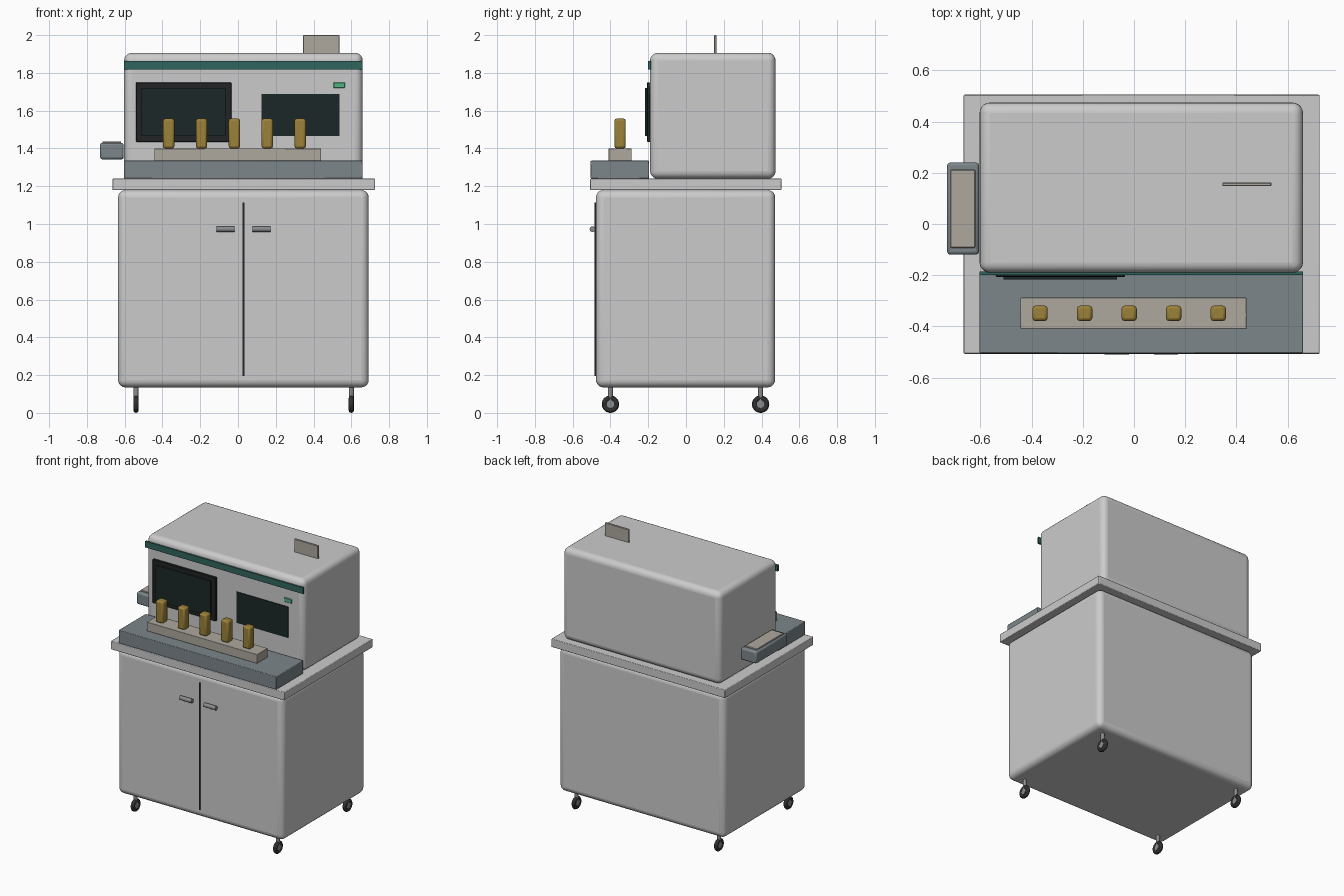
import bpy, math

if "Cube" in bpy.data.objects:
    bpy.data.objects.remove(bpy.data.objects["Cube"])


def material(name, rgb):
    m = bpy.data.materials.new(name)
    m.diffuse_color = (*rgb, 1)
    m.use_nodes = True
    m.node_tree.nodes["Principled BSDF"].inputs["Base Color"].default_value = m.diffuse_color
    return m


STEEL = material("blue_grey", (0.20, 0.24, 0.26))
BEIGE = material("beige", (0.42, 0.39, 0.34))
TEAL = material("teal", (0.03, 0.13, 0.11))
DARK = material("dark_glass", (0.012, 0.02, 0.02))
BLACK = material("black_trim", (0.015, 0.017, 0.018))
AMBER = material("amber", (0.33, 0.22, 0.04))
GREEN = material("indicator_green", (0.08, 0.45, 0.22))
METAL = material("metal", (0.25, 0.26, 0.27))
RUBBER = material("rubber", (0.03, 0.03, 0.03))


def finish(name, mat):
    o = bpy.context.object
    o.name = name
    if mat:
        o.data.materials.append(mat)
    return o


def box(name, x, y, z, mat=None, bevel=0.0, segs=1):
    """Box from (min, max) ranges, with an optional rounded edge."""
    bpy.ops.mesh.primitive_cube_add(
        size=1, location=[(a + b) / 2 for a, b in (x, y, z)])
    o = finish(name, mat)
    o.scale = [b - a for a, b in (x, y, z)]
    bpy.ops.object.transform_apply(location=False, rotation=False, scale=True)
    if bevel:
        m = o.modifiers.new("Bevel", "BEVEL")
        m.width = bevel
        m.segments = segs
        if segs > 1:
            bpy.ops.object.shade_smooth_by_angle()
    return o


def rod(name, loc, r, depth, axis, mat, verts=20):
    rot = (0, math.pi / 2, 0) if axis == "x" else (0, 0, 0)
    bpy.ops.mesh.primitive_cylinder_add(
        vertices=verts, radius=r, depth=depth, location=loc, rotation=rot)
    o = finish(name, mat)
    bpy.ops.object.shade_smooth_by_angle()
    return o


# Main bodies
box("cabinet", (-0.635, 0.692), (-0.477, 0.472), (0.135, 1.18), None, 0.04, 5)
box("countertop", (-0.665, 0.725), (-0.507, 0.505), (1.18, 1.24), None, 0.004, 2)
box("analyser_housing", (-0.603, 0.66), (-0.19, 0.474), (1.24, 1.906), None, 0.04, 5)

# Front deck with sample rack and tubes
box("front_deck", (-0.603, 0.66), (-0.505, -0.195), (1.24, 1.335), STEEL, 0.004, 2)
box("sample_rack", (-0.443, 0.44), (-0.41, -0.288), (1.335, 1.4), BEIGE, 0.003, 2)
for i in range(5):
    cx = -0.367 + i * 0.174
    box(f"sample_tube_{i + 1}", (cx - 0.03, cx + 0.03), (-0.379, -0.319),
        (1.4, 1.558), AMBER, 0.012, 2)

# Front face details
box("trim_stripe", (-0.603, 0.66), (-0.2, -0.186), (1.817, 1.862), TEAL)
box("window_frame", (-0.54, -0.035), (-0.207, -0.186), (1.435, 1.75), BLACK, 0.003)
box("window_glass", (-0.51, -0.067), (-0.216, -0.2), (1.465, 1.72), DARK)
box("display_screen", (0.125, 0.537), (-0.197, -0.186), (1.465, 1.688), DARK)
box("status_light", (0.505, 0.566), (-0.197, -0.186), (1.72, 1.75), GREEN, 0.003)

# Side loader and rear tag
box("side_tray", (-0.73, -0.605), (-0.12, 0.24), (1.342, 1.43), STEEL, 0.012, 2)
box("side_tray_pad", (-0.717, -0.62), (-0.093, 0.212), (1.42, 1.438), BEIGE, 0.003)
box("top_card", (0.345, 0.537), (0.148, 0.162), (1.9, 2.0), BEIGE, 0.003)

# Cabinet doors
box("door_gap", (0.025, 0.035), (-0.484, -0.47), (0.195, 1.115), BLACK)
for name, hx in (("left_handle", -0.067), ("right_handle", 0.125)):
    rod(name, (hx, -0.495, 0.973), 0.015, 0.095, "x", METAL)

# Casters
for i, (x, y) in enumerate([(-0.54, -0.4), (0.6, -0.4), (-0.54, 0.395), (0.6, 0.395)]):
    rod(f"caster_stem_{i + 1}", (x, y, 0.1), 0.013, 0.09, "z", METAL)
    bpy.ops.mesh.primitive_torus_add(
        location=(x, y, 0.046), rotation=(0, math.pi / 2, 0),
        major_radius=0.032, minor_radius=0.014, major_segments=28, minor_segments=12)
    finish(f"caster_tyre_{i + 1}", RUBBER)
    bpy.ops.object.shade_smooth_by_angle()
    rod(f"caster_hub_{i + 1}", (x, y, 0.046), 0.022, 0.024, "x", METAL)
